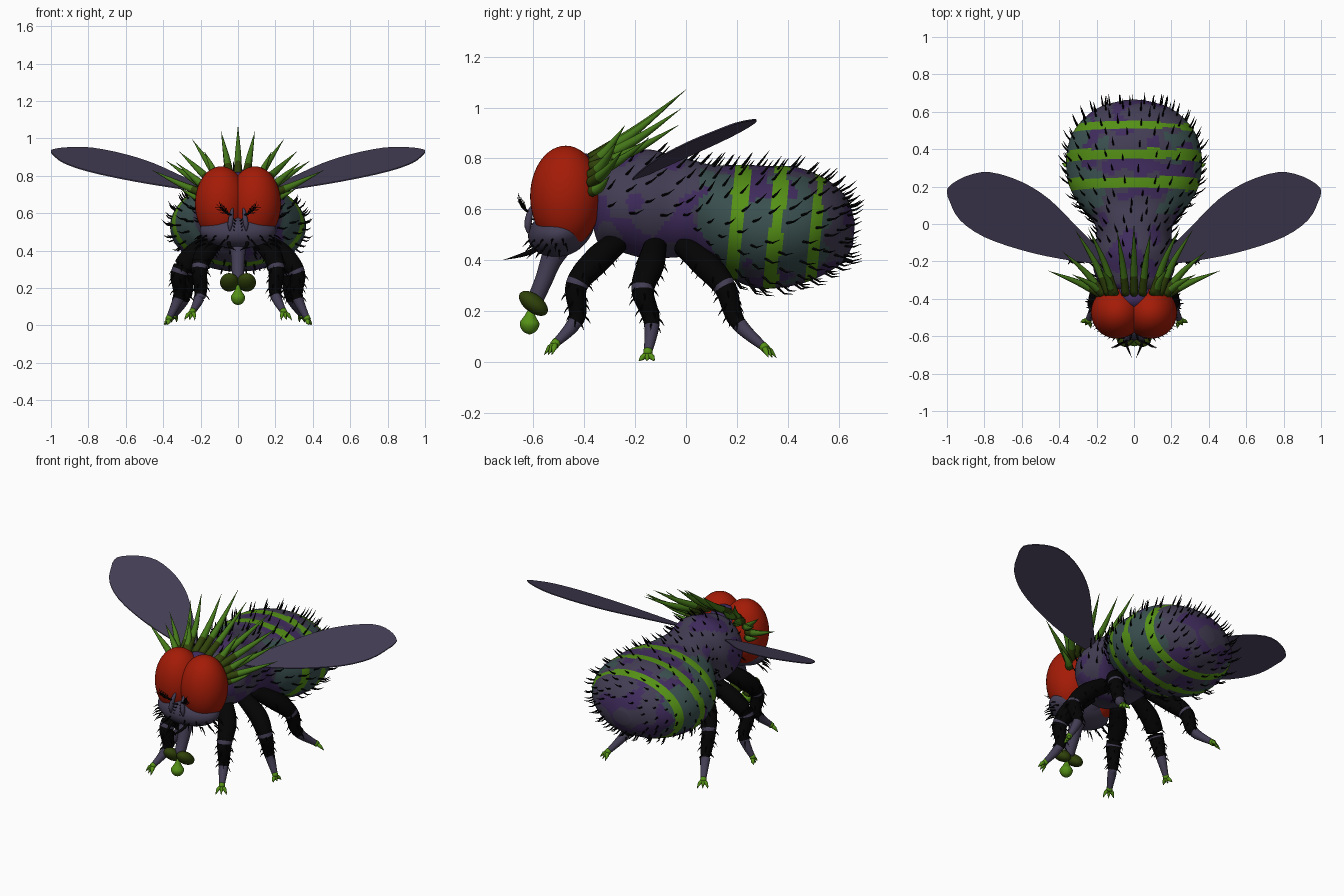
import bpy, bmesh, math, random
from mathutils import Vector, noise

random.seed(4)
if "Cube" in bpy.data.objects:
    bpy.data.objects.remove(bpy.data.objects["Cube"])

COLOURS = {
    "slate": (0.057, 0.047, 0.088), "purple": (0.052, 0.025, 0.112), "teal": (0.042, 0.08, 0.078),
    "leaf_green": (0.09, 0.28, 0.008), "spike_green": (0.06, 0.19, 0.01),
    "dark_green": (0.03, 0.055, 0.003), "red": (0.37, 0.011, 0.002), "black": (0.001, 0.001, 0.001),
    "wing_grey": (0.059, 0.048, 0.094),
}
NAMES = list(COLOURS)
for name, rgb in COLOURS.items():
    m = bpy.data.materials.new(name)
    m.use_nodes = True
    m.diffuse_color = (*rgb, 1)
    m.node_tree.nodes["Principled BSDF"].inputs["Base Color"].default_value = (*rgb, 1)


def finish(bm, name, smooth=True):
    bmesh.ops.recalc_face_normals(bm, faces=bm.faces[:])
    for f in bm.faces:
        f.smooth = smooth
    me = bpy.data.meshes.new(name)
    bm.to_mesh(me)
    bm.free()
    for n in NAMES:
        me.materials.append(bpy.data.materials[n])
    ob = bpy.data.objects.new(name, me)
    bpy.context.collection.objects.link(ob)
    return ob


def catmull(rows, t):
    i = min(int(t), len(rows) - 2)
    u = t - i
    p = [Vector(rows[max(0, min(len(rows) - 1, i + k))]) for k in (-1, 0, 1, 2)]
    return 0.5 * (2 * p[1] + (p[2] - p[0]) * u + (2 * p[0] - 5 * p[1] + 4 * p[2] - p[3]) * u * u
                  + (3 * p[1] - p[0] - 3 * p[2] + p[3]) * u ** 3)


def skin(bm, rings, colour):
    """Bridge rings of points, cap both ends; colour(row, centre) picks the material."""
    vs = [[bm.verts.new(p) for p in r] for r in rings]
    n = len(vs[0])
    for i in range(len(vs) - 1):
        for j in range(n):
            k = (j + 1) % n
            f = bm.faces.new((vs[i][j], vs[i][k], vs[i + 1][k], vs[i + 1][j]))
            f.material_index = NAMES.index(colour(i, f.calc_center_median()))
    for row, i in ((vs[0], 0), (vs[-1], len(vs) - 2)):
        f = bm.faces.new(row)
        f.material_index = NAMES.index(colour(i, f.calc_center_median()))


def tube(bm, rows, colour, sides=12, sub=4):
    """Smooth tube through rows of (x, y, z, radius); colour is a name or a rule on 0..1."""
    total = (len(rows) - 1) * sub
    pts = [catmull([Vector(r) for r in rows], i / sub) for i in range(total + 1)]
    rings = []
    for i, p in enumerate(pts):
        d = (pts[min(i + 1, total)] - pts[max(i - 1, 0)]).xyz.normalized()
        side = d.cross(Vector((0.31, 0.2, 0.93) if abs(d.z) < 0.8 else (1, 0.1, 0))).normalized()
        up = d.cross(side)
        r = max(p.w, 0.0006)
        rings.append([p.xyz + r * (math.cos(a) * side + math.sin(a) * up)
                      for a in (math.tau * j / sides for j in range(sides))])
    skin(bm, rings, lambda i, c: colour if isinstance(colour, str) else colour((i + 0.5) / total))


def bristle(bm, p, d, bend, length, r=0.006):
    p, d = Vector(p), Vector(d).normalized()
    mid = p + d * length * 0.5
    tip = mid + (d + Vector(bend)).normalized() * length * 0.5
    tube(bm, [(*(p - d * 0.008), r), (*mid, r * 0.7), (*tip, 0)], "black", 5, 1)


def ball(name, centre, radii, colour, rot=(0, 0, 0)):
    bm = bmesh.new()
    bmesh.ops.create_uvsphere(bm, u_segments=40, v_segments=24, radius=1)
    for f in bm.faces:
        f.material_index = NAMES.index(colour)
    ob = finish(bm, name)
    ob.location, ob.scale, ob.rotation_euler = centre, radii, rot


# Thorax and abdomen: one lofted body; rows are y, centre z, half width, half height
BODY = [(-0.37, 0.62, 0.05, 0.06), (-0.34, 0.62, 0.16, 0.16), (-0.25, 0.62, 0.215, 0.19),
        (-0.15, 0.62, 0.212, 0.215), (-0.05, 0.61, 0.20, 0.20), (0.03, 0.60, 0.225, 0.19),
        (0.10, 0.57, 0.29, 0.203), (0.20, 0.55, 0.345, 0.225), (0.30, 0.53, 0.362, 0.24),
        (0.40, 0.53, 0.357, 0.238), (0.50, 0.525, 0.32, 0.21), (0.58, 0.52, 0.25, 0.165),
        (0.63, 0.51, 0.17, 0.115), (0.66, 0.50, 0.06, 0.045)]


def body_point(t, a):
    y, z, rx, rz = catmull(BODY, t)
    lean = 0.1 * max(0, min(1, (y + 0.1) / 0.3))
    s = rz * math.sin(a)
    return Vector((rx * math.cos(a), y + lean * s, z + s))


def body_colour(i, c):
    y = catmull(BODY, (i + 0.5) / 8)[0]
    blotch = noise.noise(c * 8)
    if any(abs(y - s) < w + 0.012 * blotch for s, w in ((0.2, 0.028), (0.355, 0.025), (0.51, 0.02))):
        return "leaf_green"
    if y > 0.05 and abs(c.x) > 0.2 + 0.2 * blotch and c.z > 0.36 + 0.25 * blotch and y < 0.57 + 0.2 * blotch:
        return "teal"
    return "purple" if blotch > 0.1 else "slate"


bm = bmesh.new()
steps = (len(BODY) - 1) * 8
skin(bm, [[body_point(i / 8, math.tau * j / 64) for j in range(64)] for i in range(steps + 1)], body_colour)
finish(bm, "thorax_and_abdomen")

# Bristles in staggered rings all over the body
bm = bmesh.new()
for k in range(18):
    t = 1.6 + k * 0.61
    count = 17 if t > 5.5 else 15
    for j in range(count):
        a = math.tau * (j + 0.5 * (k % 2) + random.uniform(-0.2, 0.2)) / count
        tt = t + random.uniform(-0.15, 0.15)
        p = body_point(tt, a)
        n = (body_point(tt, a + 0.01) - p).cross(body_point(tt + 0.01, a) - p).normalized()
        if n.dot(p - Vector((0, p.y, 0.55))) < 0:
            n = -n
        if t < 5 and math.sin(a) < -0.3:
            continue
        bristle(bm, p, n * 0.7 + Vector((0, 0.6, 0.1)), (0, 0.4, 0.6), random.uniform(0.05, 0.075), 0.0055)
finish(bm, "body_bristles")

# Head: lower face bowl, core behind the eyes, and crown
ball("face", (0, -0.5, 0.505), (0.205, 0.122, 0.092), "slate", (0.2, 0, 0))
ball("head_core", (0, -0.45, 0.6), (0.16, 0.1, 0.16), "slate")
ball("crown", (0, -0.4, 0.69), (0.12, 0.08, 0.13), "purple")
for s, side in ((1, "left"), (-1, "right")):
    ball(side + "_eye", (s * 0.09, -0.473, 0.65), (0.14, 0.14, 0.2), "red")
    ball(side + "_mouth_pad", (s * 0.046, -0.6, 0.23), (0.05, 0.066, 0.036), "dark_green", (-0.65, 0, 0))

    # Antenna with a feathered tip, mouth feeler and cheek bristles
    bm = bmesh.new()
    tube(bm, [(s * 0.03, -0.592, 0.625, 0.006), (s * 0.035, -0.612, 0.59, 0.012),
              (s * 0.042, -0.622, 0.54, 0.014), (s * 0.044, -0.62, 0.505, 0.003)], "slate", 10)
    tube(bm, [(s * 0.035, -0.62, 0.59, 0.005), (s * 0.075, -0.645, 0.61, 0.004), (s * 0.115, -0.665, 0.65, 0)], "black", 6)
    for k in range(5):
        f = k / 5
        p = (s * (0.055 + 0.045 * f), -0.63 - 0.03 * f, 0.598 + 0.04 * f)
        for d in ((s * 0.2, -0.2, 1), (s, -0.3, -0.1)):
            bristle(bm, p, d, (s * 0.3, 0, 0.2), 0.035, 0.003)
    tube(bm, [(s * 0.05, -0.56, 0.46, 0.01), (s * 0.045, -0.63, 0.425, 0.009), (s * 0.01, -0.72, 0.4, 0)], "black", 8)
    for k in range(14):
        a = 0.25 + 1.7 * k / 14
        p = (s * 0.19 * math.sin(a), -0.5 - 0.105 * math.cos(a), 0.485 - 0.025 * (k % 3))
        bristle(bm, p, (s * math.sin(a), -0.7 * math.cos(a), -0.4), (0, 0, -0.4), 0.055, 0.005)
    for k in range(4):
        bristle(bm, (s * 0.015, -0.6, 0.5 + 0.02 * k), (s * 0.3, -1, 0.3), (0, 0, 0.4), 0.035, 0.004)
    finish(bm, side + "_feelers")

# Proboscis and hanging drop
bm = bmesh.new()
tube(bm, [(0, -0.49, 0.48, 0.06), (0, -0.53, 0.4, 0.042), (0, -0.56, 0.32, 0.035), (0, -0.595, 0.24, 0.032)], "slate", 16)
finish(bm, "proboscis")
bm = bmesh.new()
tube(bm, [(0, -0.615, 0.108, 0.003), (0, -0.615, 0.12, 0.026), (0, -0.615, 0.15, 0.039),
          (0, -0.613, 0.18, 0.022), (0, -0.61, 0.215, 0.006)], "leaf_green", 20)
finish(bm, "drop")

# Crest of green spikes fanning out behind the eyes: tip x, y, z and fan angle
SPIKES = [(0.0, 0.0, 1.07, 0.0), (0.09, -0.04, 1.035, 0.25), (0.245, -0.02, 0.995, 0.6),
          (0.315, -0.03, 0.93, 0.85), (0.18, -0.24, 0.93, 0.7), (0.385, -0.145, 0.88, 1.15),
          (0.33, -0.27, 0.87, 1.2), (0.46, -0.25, 0.83, 1.45), (0.31, -0.3, 0.73, 1.75)]
bm = bmesh.new()
for s in (1, -1):
    for x, y, z, a in SPIKES[0 if s > 0 else 1:]:
        base = Vector((s * 0.18 * math.sin(a), -0.375, 0.69 + 0.11 * math.cos(a)))
        tip = Vector((s * x, y, z))
        mid = base.lerp(tip, 0.5) + Vector((-s * 0.02 * math.sin(a), 0, -0.015))
        tube(bm, [(*base, 0.024), (*mid, 0.017), (*tip, 0)],
             lambda u: "dark_green" if u < 0.35 else "spike_green", 8, 5)
finish(bm, "crest_spikes")

# Wings: flat tilted blades
WING = [(0.15, -0.17), (0.30, -0.02), (0.45, 0.13), (0.6, 0.225), (0.77, 0.277), (0.9, 0.255), (0.998, 0.19),
        (0.985, 0.12), (0.93, 0.02), (0.8, -0.07), (0.6, -0.14), (0.4, -0.185), (0.2, -0.21)]
for s, side in ((1, "left"), (-1, "right")):
    bm = bmesh.new()
    rim = [catmull(WING + WING[:1], i / 3) for i in range(len(WING) * 3)]
    rim = [Vector((s * min(p.x, 1), p.y, 0.772 + 0.093 * p.x + 0.36 * p.y)) for p in rim]
    face = bm.faces.new([bm.verts.new(p) for p in rim])
    new = bmesh.ops.extrude_face_region(bm, geom=[face])["geom"]
    bmesh.ops.translate(bm, vec=(0, 0, 0.006), verts=[v for v in new if isinstance(v, bmesh.types.BMVert)])
    for f in bm.faces:
        f.material_index = NAMES.index("wing_grey")
    finish(bm, side + "_wing", False)

# Legs: hip, thigh, knee, shin, ankle, foot
LEGS = {
    "front": [(0.10, -0.27, 0.47), (0.17, -0.35, 0.40), (0.205, -0.43, 0.30), (0.2, -0.43, 0.17), (0.245, -0.515, 0.07)],
    "middle": [(0.12, -0.12, 0.46), (0.24, -0.14, 0.38), (0.315, -0.17, 0.28), (0.315, -0.135, 0.16), (0.37, -0.15, 0.035)],
    "back": [(0.12, -0.01, 0.46), (0.21, 0.08, 0.38), (0.27, 0.155, 0.29), (0.28, 0.20, 0.16), (0.34, 0.31, 0.055)],
}
RADII = (0.045, 0.054, 0.044, 0.032, 0.016)


def leg_colour(u):
    return "slate" if u > 0.78 or 0.46 < u < 0.49 else "black"


for where, path in LEGS.items():
    for s, side in ((1, "left"), (-1, "right")):
        bm = bmesh.new()
        rows = [(s * x, y, z, r) for (x, y, z), r in zip(path, RADII)]
        tube(bm, rows, leg_colour, 14, 8)
        for k in range(36):
            q = catmull(rows, 0.5 + 2.7 * k / 36)
            a = k * 2.4
            d = Vector((math.cos(a), math.sin(a), -0.1))
            bristle(bm, q.xyz + d * q.w * 0.9, d + Vector((0, 0, -0.9)), (0, 0, -0.5), 0.036, 0.0045)
        # Green toes with claws
        foot = Vector(rows[-1][:3])
        out = (foot - Vector(rows[-2][:3])).normalized()
        across = out.cross(Vector((0, 0, 1))).normalized()
        tube(bm, [(*(foot - out * 0.015), 0.018), (*(foot + out * 0.008), 0.018)], "leaf_green", 10, 2)
        for k in (-1, 0, 1):
            knuckle = foot + out * 0.02 + across * k * 0.02
            tip = foot + out * 0.045 + across * k * 0.032
            tip.z = max(tip.z - 0.01, 0.003)
            tube(bm, [(*foot, 0.011), (*knuckle, 0.011), (*tip, 0)], "leaf_green", 8, 2)
        finish(bm, side + "_" + where + "_leg")
